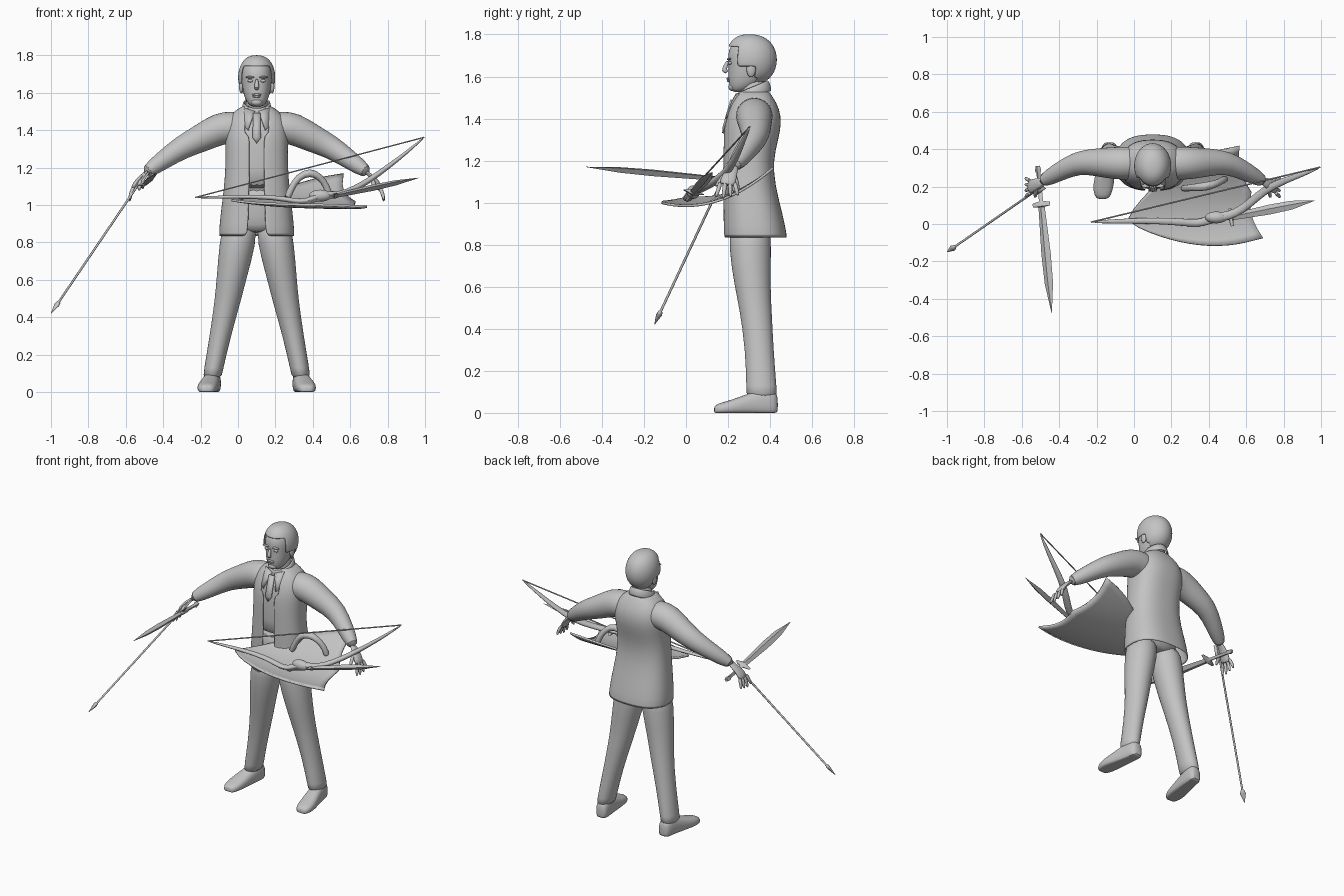
import bpy, bmesh, math
from mathutils import Vector as V

cube = bpy.data.objects.get("Cube")
if cube:
    bpy.data.objects.remove(cube)

grey = bpy.data.materials.new("light_grey")
grey.use_nodes = True
grey.diffuse_color = (0.55, 0.55, 0.55, 1)
grey.node_tree.nodes["Principled BSDF"].inputs["Base Color"].default_value = (0.55, 0.55, 0.55, 1)

CX = 0.1  # middle of the figure


def finish(name, bm, sub=0, thick=0, angle=50):
    bmesh.ops.recalc_face_normals(bm, faces=bm.faces)
    me = bpy.data.meshes.new(name)
    bm.to_mesh(me)
    bm.free()
    ob = bpy.data.objects.new(name, me)
    bpy.context.collection.objects.link(ob)
    me.materials.append(grey)
    if thick:
        m = ob.modifiers.new("thickness", 'SOLIDIFY')
        m.thickness, m.offset = thick, 0
    if sub:
        ob.modifiers.new("smooth", 'SUBSURF').levels = sub
        ob.modifiers["smooth"].render_levels = sub
    bpy.ops.object.select_all(action='DESELECT')
    bpy.context.view_layer.objects.active = ob
    ob.select_set(True)
    bpy.ops.object.shade_smooth_by_angle(angle=math.radians(angle))
    return ob


def spow(a, e):
    return math.copysign(abs(a) ** e, a)


def loft(name, rings, n=16, e=1.0, sub=1, cap=True, floor=False, keep=None, thick=0):
    """Skin a list of (centre, u, v) rings; keep(centre) filters faces."""
    bm = bmesh.new()
    loops = []
    for c, u, v in rings:
        loop = []
        for i in range(n):
            a = 2 * math.pi * i / n
            p = V(c) + V(u) * spow(math.cos(a), e) + V(v) * spow(math.sin(a), e)
            if floor:
                p.z = max(0, p.z)
            loop.append(bm.verts.new(p))
        loops.append(loop)
    for a, b in zip(loops, loops[1:]):
        for i in range(n):
            j = (i + 1) % n
            bm.faces.new((a[i], a[j], b[j], b[i]))
    if cap:
        bm.faces.new(loops[0])
        bm.faces.new(loops[-1])
    if keep:
        bad = [f for f in bm.faces if not keep(f.calc_center_median())]
        bmesh.ops.delete(bm, geom=bad, context='FACES')
    return finish(name, bm, sub, thick)


def stack(name, rows, x=CX, **kw):
    """Horizontal rings from (z, half width, front y, back y)."""
    return loft(name, [((x, (f + b) / 2, z), (w, 0, 0), (0, (b - f) / 2, 0))
                       for z, w, f, b in rows], **kw)


def tube(name, pts, n=10, flat=1.0, side=(0, 1, 0), **kw):
    """Tapered tube through (x, y, z, radius)."""
    P = [V(p[:3]) for p in pts]
    rings = []
    for i, p in enumerate(pts):
        t = (P[min(i + 1, len(P) - 1)] - P[max(i - 1, 0)]).normalized()
        u = (V(side) - t * t.dot(V(side))).normalized()
        rings.append((P[i], u * p[3], t.cross(u) * p[3] * flat))
    return loft(name, rings, n, **kw)


def ball(name, c, s, seg=16):
    bm = bmesh.new()
    bmesh.ops.create_uvsphere(bm, u_segments=seg, v_segments=seg // 2 + 2, radius=1)
    for v in bm.verts:
        v.co = V(c) + V((v.co.x * s[0], v.co.y * s[1], v.co.z * s[2]))
    return finish(name, bm)


def plate(name, pts, thick=0.008):
    bm = bmesh.new()
    bm.faces.new([bm.verts.new(p) for p in pts])
    return finish(name, bm, thick=thick)


# Jacket, open down the front, over a shirt and trouser seat
torso = [(0.83, .2, .18, .48), (0.95, .19, .18, .455), (1.08, .172, .18, .42), (1.2, .163, .18, .41),
         (1.3, .163, .18, .435), (1.38, .168, .185, .452), (1.45, .155, .205, .44),
         (1.5, .12, .235, .41), (1.53, .065, .25, .39)]
stack("jacket", torso, n=40, e=.8, cap=False, thick=.008,
      keep=lambda c: not (abs(c.x - CX) < .05 and c.y < .28))
stack("shirt", [(z, w - .012, f + .007, b - .012) for z, w, f, b in torso[2:]], n=32, e=.8)
stack("trouser_seat", [(.85, .06, .24, .37), (.88, .15, .21, .41), (1.0, .165, .2, .41),
                       (1.1, .155, .19, .4)], n=24, e=.85)

# Neck, collar and tie
stack("neck", [(1.45, .065, .26, .39), (1.53, .06, .255, .385), (1.6, .06, .25, .385)])
loft("collar", [((CX, .32, 1.495), (.078, 0, 0), (0, .085, .035)),
                ((CX, .312, 1.552), (.068, 0, 0), (0, .077, .032))], n=24, cap=False, thick=.012)
for s in (-1, 1):
    plate("collar_point", [(CX + s * .01, .23, 1.5), (CX + s * .068, .25, 1.52),
                           (CX + s * .062, .195, 1.415), (CX + s * .045, .19, 1.4)])
plate("tie", [(CX - .02, .215, 1.49), (CX + .02, .215, 1.49), (CX + .022, .178, 1.36),
              (CX, .176, 1.33), (CX - .022, .178, 1.36)])

# Head
stack("head", [(1.525, .025, .225, .27), (1.54, .046, .21, .31), (1.57, .064, .203, .36),
               (1.61, .074, .2, .385), (1.65, .08, .203, .4), (1.7, .083, .196, .405),
               (1.75, .075, .21, .4), (1.785, .04, .25, .36)], n=20, e=.93)
loft("hair", [((CX, .3 + .01 * math.cos(a), 1.68 + .117 * math.sin(a)),
               (.096 * math.cos(a) ** .8, 0, 0), (0, .119 * math.cos(a) ** .8, 0))
              for a in [math.radians(d) for d in range(-64, 90, 8)]],
     n=32, thick=.008, keep=lambda c: c.z > (1.735 if c.y < .25 else 1.655 if c.y < .33 else 1.575))
tube("nose", [(CX, .2, 1.675, .007), (CX, .188, 1.65, .011), (CX, .18, 1.63, .015), (CX, .196, 1.618, .012)],
     side=(1, 0, 0))
ball("upper_lip", (CX, .2, 1.59), (.026, .008, .006))
ball("lower_lip", (CX, .203, 1.58), (.022, .008, .006))
ball("chin", (CX, .222, 1.55), (.03, .02, .02))
for s in (-1, 1):
    ball("eye", (CX + s * .034, .209, 1.664), (.015, .009, .008))
    ball("brow", (CX + s * .036, .204, 1.683), (.024, .01, .006))
    ball("ear", (CX + s * .083, .31, 1.635), (.012, .022, .038))

# Arms, hands, legs and shoes, both sides
for s, side in ((-1, "right"), (1, "left")):
    def off(pts):
        return [(CX + s * p[0], *p[1:]) for p in pts]
    tube(side + "_sleeve", off([(.07, .325, 1.405, .085), (.13, .325, 1.415, .09), (.2, .325, 1.41, .089),
                                (.3, .33, 1.355, .076), (.4, .33, 1.31, .064), (.5, .28, 1.24, .051),
                                (.605, .22, 1.165, .037)]), n=16)
    tube(side + "_palm", off([(.58, .23, 1.18, .026), (.625, .215, 1.145, .03), (.65, .2, 1.105, .042),
                              (.66, .195, 1.08, .036)]), flat=.45)
    for k in range(4):
        y = .165 + k * .022
        tube(side + "_finger", off([(.655, y, 1.1, .012), (.675, y - .012 + k * .007, 1.06, .011),
                                    (.68, y - .025 + k * .014, 1.015 + .008 * abs(k - 1), .007)]), n=8)
    tube(side + "_thumb", off([(.62, .2, 1.14, .014), (.625, .165, 1.11, .013), (.63, .14, 1.075, .008)]), n=8)
    loft(side + "_trouser_leg", [((CX + s * o, (f + b) / 2, z), (w, 0, 0), (0, (b - f) / 2, 0))
                                 for o, z, w, f, b in [(.09, .92, .09, .21, .4), (.1, .8, .1, .2, .407),
                                                       (.136, .6, .08, .23, .402), (.152, .5, .072, .253, .408),
                                                       (.195, .3, .057, .282, .417), (.235, .1, .051, .287, .433),
                                                       (.237, .075, .05, .285, .436)]], n=20)
    loft(side + "_shoe", [((CX + s * o, y, h * .4), (w, 0, 0), (0, 0, h * .6))
                          for y, o, w, h in [(.132, .268, .025, .03), (.15, .268, .046, .045),
                                             (.21, .264, .058, .06), (.29, .25, .05, .09),
                                             (.37, .236, .046, .12), (.42, .232, .042, .11),
                                             (.438, .23, .025, .08)]], n=16, floor=True, e=.8)

# Shield lying flat: tip toward the body, scooped top edge, bowed downward
bm = bmesh.new()
tip, near, far = V((-.035, .02)), V((.69, -.075)), V((.565, .415))
rows = []
for i in range(15):
    q = i / 14
    row = []
    for j in range(17):
        t = j / 8 - 1
        half = math.sin(math.pi / 2 * min(1, q * 1.12)) ** .8
        mid = tip.lerp((near + far) / 2, q)
        p = mid + (far - near) / 2 * t * half * (1.08 - .08 * q)
        p.x -= .03 * q ** 4 * math.sin(math.pi * abs(t))
        row.append(bm.verts.new((p.x, p.y, .985 + 1.05 * p.y ** 2 + .04 * (1 - q) ** 3)))
    rows.append(row)
for a, b in zip(rows, rows[1:]):
    for j in range(16):
        bm.faces.new((a[j], a[j + 1], b[j + 1], b[j]))
bmesh.ops.remove_doubles(bm, verts=bm.verts, dist=.0005)
finish("shield", bm, thick=.012)
tube("shield_handle", [(.26, .19, 1.03, .022), (.285, .192, 1.09, .018), (.32, .195, 1.15, .02),
                       (.385, .2, 1.18, .026), (.44, .215, 1.15, .02), (.475, .235, 1.1, .018),
                       (.49, .24, 1.04, .022)])

# Bow with string
tube("bow", [(-.23, .01, 1.04, .007), (-.1, .015, 1.042, .012), (.06, .018, 1.045, .017),
             (.2, .015, 1.04, .02), (.3, .005, 1.022, .021), (.36, .005, 1.015, .022),
             (.42, .03, 1.045, .026), (.48, .04, 1.06, .026), (.54, .055, 1.055, .023),
             (.62, .11, 1.085, .024), (.7, .185, 1.13, .024), (.81, .235, 1.21, .019),
             (.9, .265, 1.28, .014), (1.0, .305, 1.365, .006)], flat=.7)
tube("bow_string", [(-.23, .01, 1.04, .004), (.995, .304, 1.362, .004)], n=6, sub=0)
ball("bow_grip", (.44, .035, 1.05), (.06, .032, .032))


def weapon(name, a, b, side, prof, n):
    """Straight weapon; prof lists (fraction along, half width, half depth)."""
    a, b = V(a), V(b)
    d = (b - a).normalized()
    u = (V(side) - d * d.dot(V(side))).normalized()
    loft(name, [(a.lerp(b, t), u * w, d.cross(u) * h) for t, w, h in prof], n, sub=0)


# Swords and arrow
sword = [(0, .012, .012), (.03, .018, .018), (.05, .011, .011), (.24, .012, .012), (.25, .05, .014),
         (.275, .05, .014), (.28, .018, .012), (.6, .027, .017), (.8, .024, .014), (1, .001, .001)]
weapon("right_sword", (-.515, .31, 1.1), (-.44, -.475, 1.17), (1, 0, .4), sword, 4)
weapon("left_sword", (.36, .005, 1.015), (.965, .125, 1.145), (0, 1, -.2), sword, 4)
weapon("arrow", (-.485, .206, 1.18), (-1, -.15, .42), (1, -1, 0),
       [(0, .006, .006), (.915, .006, .006), (.92, .011, .011), (.94, .018, .01), (1, .001, .001)], 8)
for s in (-1, 1):
    plate("arrow_feather", [(-.488, .204, 1.175), (-.488 + s * .016, .204 - s * .016, 1.175),
                            (-.54 + s * .016, .168 - s * .016, 1.1), (-.545, .164, 1.09)], .003)
